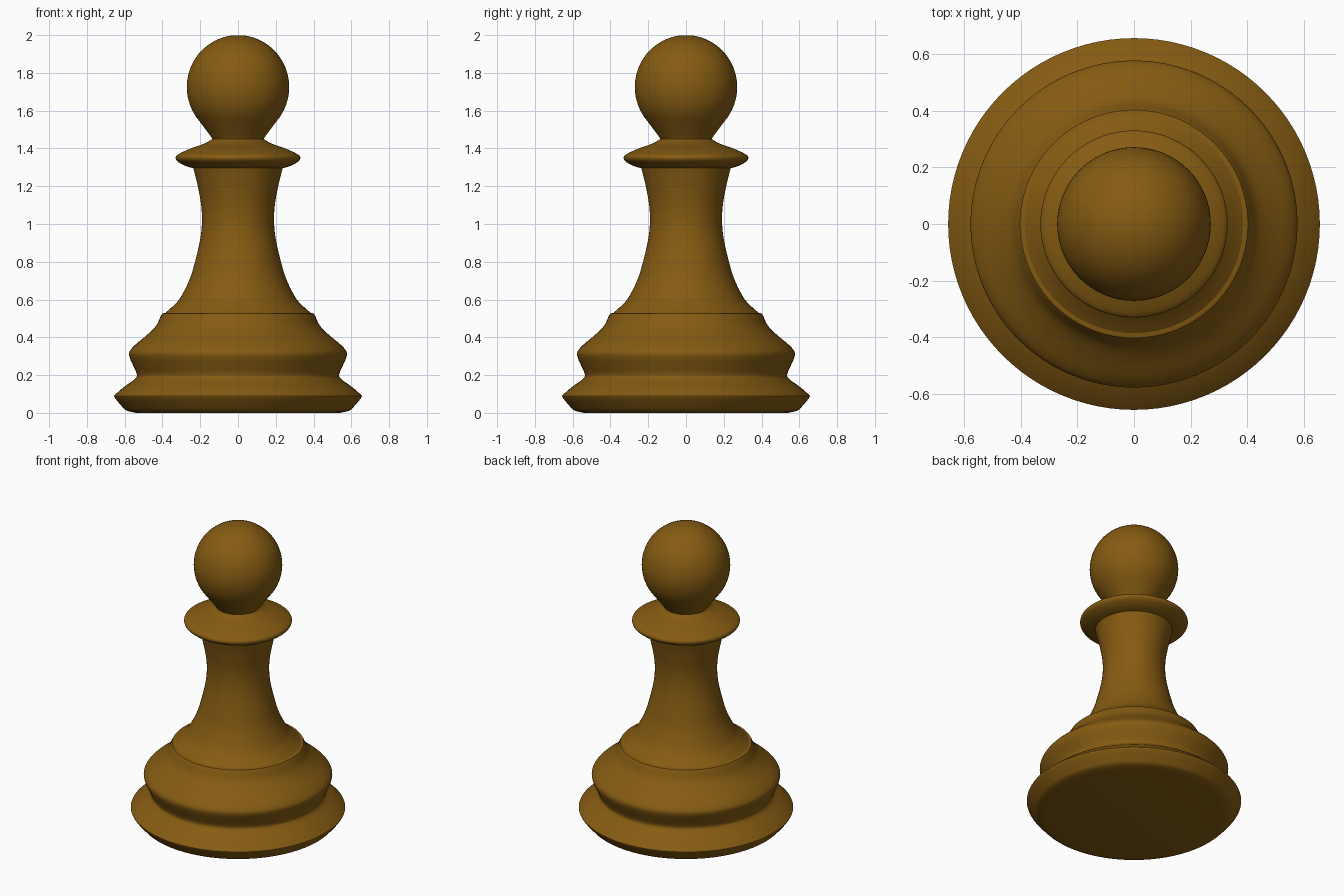
import bpy, bmesh, math
from mathutils import Vector

if "Cube" in bpy.data.objects:
    bpy.data.objects.remove(bpy.data.objects["Cube"])

wood = bpy.data.materials.new("brown_wood")
wood.diffuse_color = (0.235, 0.105, 0.006, 1)
wood.use_nodes = True
wood.node_tree.nodes["Principled BSDF"].inputs["Base Color"].default_value = wood.diffuse_color


def smooth_curve(pts, steps=5):
    """Catmull-Rom curve through (radius, height) points."""
    p = [Vector(q) for q in pts]
    p = [2 * p[0] - p[1]] + p + [2 * p[-1] - p[-2]]
    out = []
    for a, b, c, d in zip(p, p[1:], p[2:], p[3:]):
        for i in range(steps):
            t = i / steps
            out.append(0.5 * (2 * b + (c - a) * t + (2 * a - 5 * b + 4 * c - d) * t * t
                              + (3 * b - a - 3 * c + d) * t ** 3))
    return out + [p[-2]]


def lathe(name, profile, sides=96):
    """Turn a bottom-to-top profile about z; both ends close on the axis."""
    bm = bmesh.new()
    pts = [(0, profile[0][1])] + list(profile) + [(0, profile[-1][1])]
    vs = [bm.verts.new((r, 0, z)) for r, z in pts]
    es = [bm.edges.new(pair) for pair in zip(vs, vs[1:])]
    bmesh.ops.spin(bm, geom=vs + es, cent=(0, 0, 0), axis=(0, 0, 1),
                   angle=2 * math.pi, steps=sides, use_duplicate=False)
    bmesh.ops.remove_doubles(bm, verts=bm.verts, dist=1e-4)
    bmesh.ops.recalc_face_normals(bm, faces=bm.faces)
    mesh = bpy.data.meshes.new(name)
    bm.to_mesh(mesh)
    bm.free()
    ob = bpy.data.objects.new(name, mesh)
    bpy.context.collection.objects.link(ob)
    mesh.materials.append(wood)
    bpy.ops.object.select_all(action='DESELECT')
    ob.select_set(True)
    bpy.context.view_layer.objects.active = ob
    bpy.ops.object.shade_smooth_by_angle(angle=math.radians(35))
    return ob


# Stepped foot: flared rim, groove, rounded band and shoulder
foot = smooth_curve([(0.54, 0.0), (0.59, 0.012), (0.615, 0.035), (0.653, 0.082),
                     (0.648, 0.098), (0.60, 0.14), (0.545, 0.18), (0.536, 0.205),
                     (0.555, 0.25), (0.574, 0.295), (0.574, 0.325), (0.545, 0.36),
                     (0.485, 0.41), (0.435, 0.46), (0.41, 0.51), (0.402, 0.525)], 4)
lathe("base", foot + [(0.385, 0.53)])

# Concave stem
lathe("stem", smooth_curve([(0.39, 0.526), (0.35, 0.56), (0.305, 0.61), (0.255, 0.71),
                            (0.225, 0.81), (0.20, 0.92), (0.191, 1.01), (0.195, 1.10),
                            (0.215, 1.21), (0.235, 1.29), (0.24, 1.31)]))

# Thin collar with a sloping top
lathe("collar", smooth_curve([(0.235, 1.295), (0.28, 1.308), (0.318, 1.33), (0.33, 1.35),
                              (0.316, 1.369), (0.25, 1.40), (0.175, 1.427), (0.137, 1.45),
                              (0.137, 1.46)]))

# Ball head running down into a short neck
ball = [(0.271 * math.cos(math.radians(a)), 1.725 + 0.275 * math.sin(math.radians(a)))
        for a in range(-40, 90, 5)]
lathe("head", smooth_curve([(0.13, 1.44), (0.145, 1.465), (0.175, 1.505)]) + ball)
